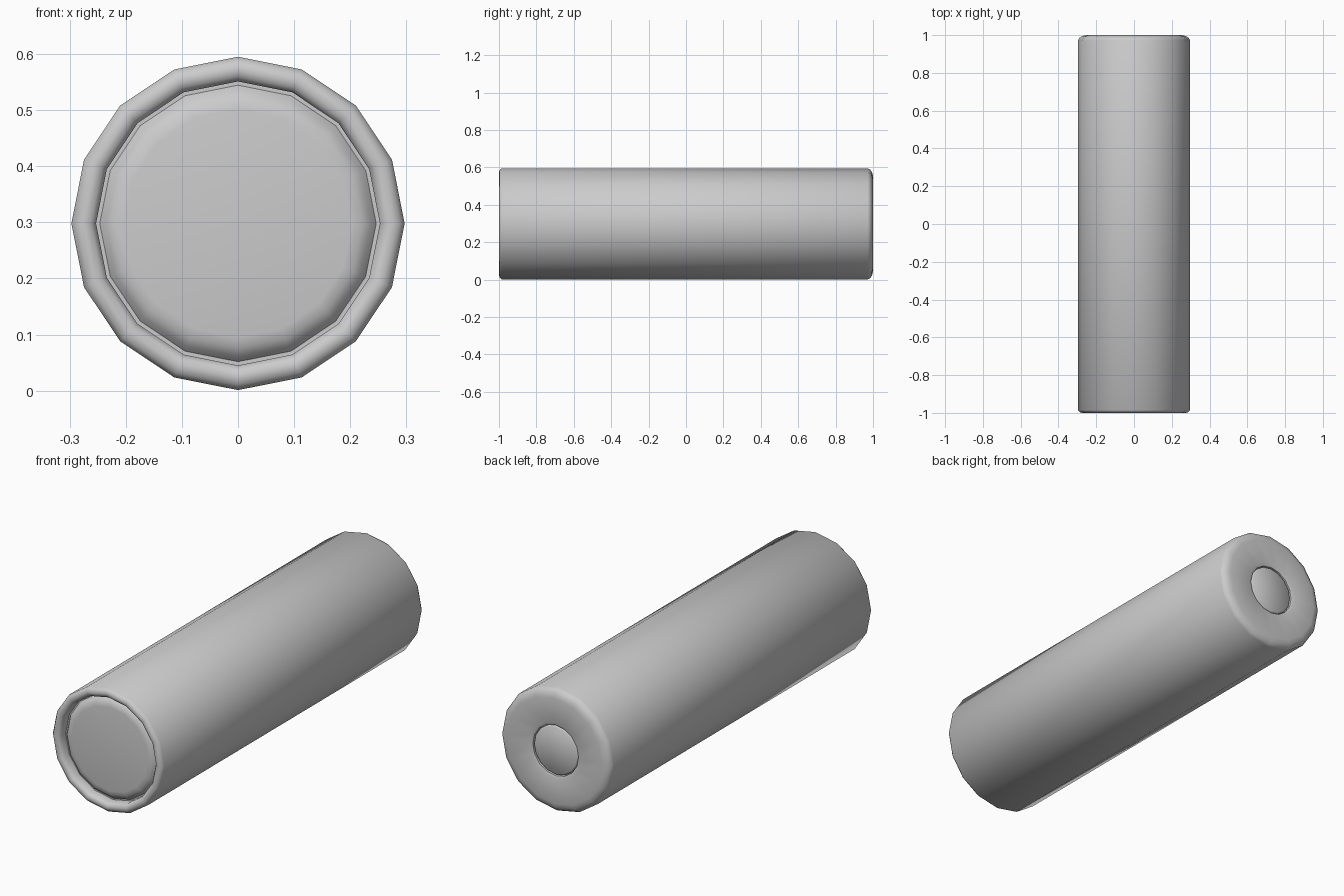
import bpy, bmesh, math

if "Cube" in bpy.data.objects:
    bpy.data.objects.remove(bpy.data.objects["Cube"])

SIDES = 16
CENTRE_Z = 0.298


def lathe(name, profile, angle=50):
    """Revolve (radius, y) points around the lengthwise axis; radius 0 closes an end."""
    bm = bmesh.new()
    rings = []
    for r, y in profile:
        if r == 0:
            rings.append([bm.verts.new((0, y, CENTRE_Z))])
            continue
        ring = []
        for i in range(SIDES):
            a = 2 * math.pi * i / SIDES
            ring.append(bm.verts.new((r * math.cos(a), y, CENTRE_Z + r * math.sin(a))))
        rings.append(ring)
    for a, b in zip(rings, rings[1:]):
        for i in range(SIDES):
            j = (i + 1) % SIDES
            quad = [a[i % len(a)], a[j % len(a)], b[j % len(b)], b[i % len(b)]]
            bm.faces.new(list(dict.fromkeys(quad)))
    bmesh.ops.recalc_face_normals(bm, faces=bm.faces)
    mesh = bpy.data.meshes.new(name)
    bm.to_mesh(mesh)
    bm.free()
    obj = bpy.data.objects.new(name, mesh)
    bpy.context.collection.objects.link(obj)
    bpy.ops.object.select_all(action='DESELECT')
    obj.select_set(True)
    bpy.context.view_layer.objects.active = obj
    bpy.ops.object.shade_smooth_by_angle(angle=math.radians(angle))
    return obj


# Tube with rounded front rim, chamfered back and a shallow socket in the back
lathe("casing", [
    (0, -0.95), (0.253, -0.95), (0.253, -0.985), (0.262, -0.996), (0.275, -1.0),
    (0.288, -0.996), (0.297, -0.985), (0.297, 0.972), (0.29, 0.985),
    (0.275, 0.995), (0.255, 1.0), (0.135, 0.997), (0.122, 0.992),
    (0.122, 0.975), (0, 0.975)])

# Recessed front disc with a sloped, softened edge
lathe("front_cap", [
    (0, -0.945), (0.25, -0.945), (0.237, -0.963), (0.222, -0.973),
    (0.203, -0.976), (0, -0.976)])

# Small round button seated in the back
lathe("back_button", [
    (0, 0.97), (0.118, 0.97), (0.118, 0.987), (0.112, 0.992), (0, 0.992)])
